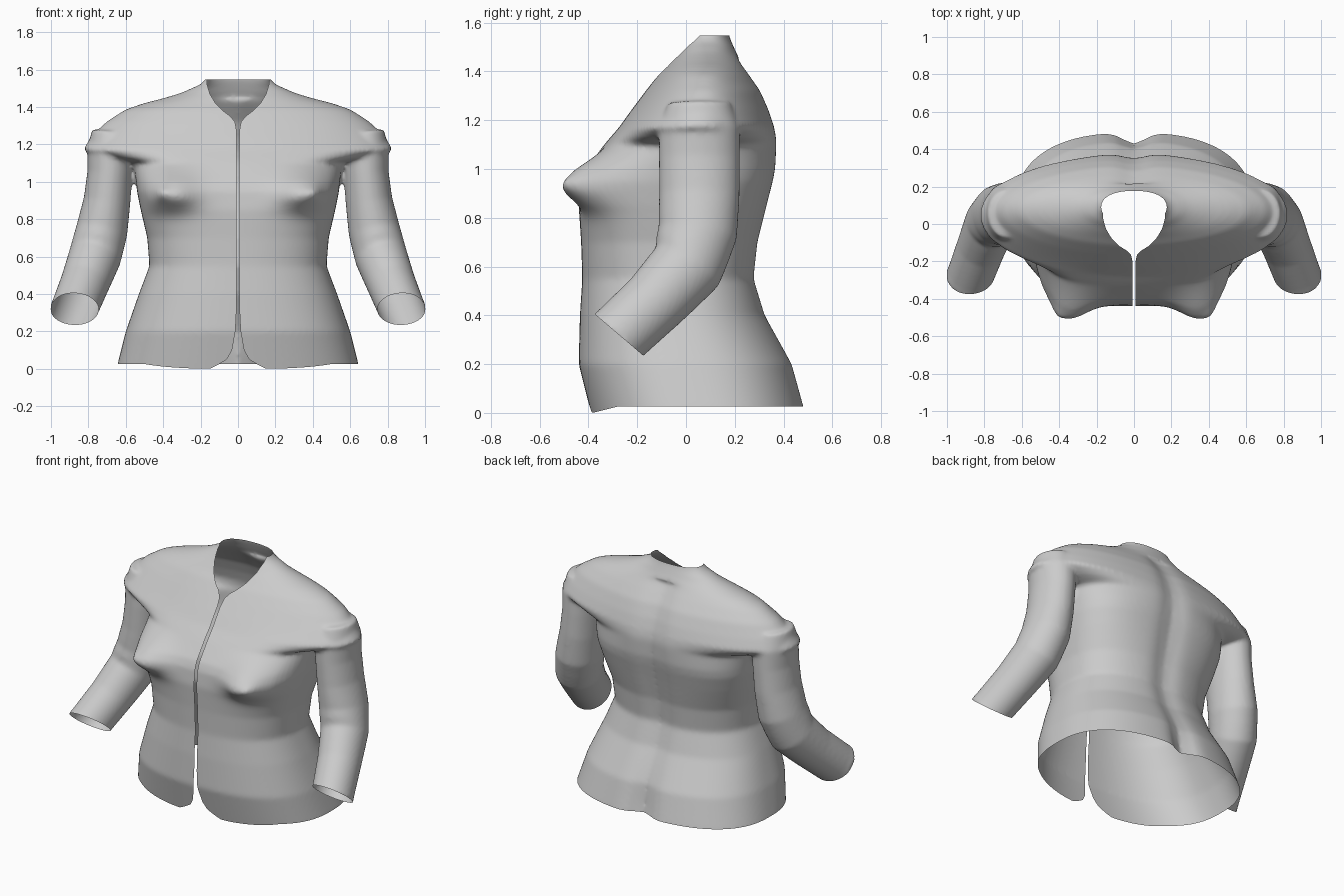
import bpy, bmesh, math
from mathutils import Vector

if "Cube" in bpy.data.objects:
    bpy.data.objects.remove(bpy.data.objects["Cube"])

def lerp_table(rows, t):
    """Linear interpolation of table rows keyed by their first entry."""
    if t <= rows[0][0]:
        return rows[0][1:]
    for a, b in zip(rows, rows[1:]):
        if t <= b[0]:
            k = (t - a[0]) / (b[0] - a[0])
            return [p + (q - p) * k for p, q in zip(a[1:], b[1:])]
    return rows[-1][1:]

def loft(bm, rings):
    vs = [[bm.verts.new(p) for p in r] for r in rings]
    n = len(vs[0])
    for a, b in zip(vs, vs[1:]):
        for i in range(n):
            bm.faces.new((a[i], a[(i + 1) % n], b[(i + 1) % n], b[i]))
    bm.faces.new(vs[0][::-1])
    bm.faces.new(vs[-1])

def gauss(d, s):
    return math.exp(-(d / s) ** 2)

# Torso sections: height, half width, front y, back y, squareness
TORSO = [(-.08, .66, -.37, .50, 2.5), (.02, .645, -.395, .49, 2.5), (.2, .60, -.44, .44, 2.5),
         (.4, .53, -.435, .33, 2.4), (.55, .473, -.425, .285, 2.4), (.7, .485, -.43, .30, 2.5),
         (.85, .52, -.44, .335, 2.8), (.95, .54, -.43, .36, 2.9), (1.0, .545, -.41, .37, 2.8),
         (1.1, .56, -.335, .377, 2.4), (1.13, .70, -.31, .375, 2.2), (1.17, .83, -.275, .367, 2.1),
         (1.24, .785, -.225, .345, 2), (1.32, .705, -.165, .31, 2), (1.385, .605, -.115, .265, 2),
         (1.42, .505, -.08, .24, 2), (1.445, .405, -.06, .225, 2), (1.475, .305, -.035, .207, 2),
         (1.52, .203, -.005, .187, 2.2), (1.55, .17, .005, .175, 2.3), (1.61, .165, .01, .17, 2.3)]

def torso_ring(z, n=128):
    w, yf, yb, e = lerp_table(TORSO, z)
    cy, d = (yf + yb) / 2, (yb - yf) / 2
    ring = []
    for i in range(n):
        a = 2 * math.pi * i / n
        c, s = math.cos(a), math.sin(a)
        x = w * math.copysign(abs(c) ** (2 / e), c)
        y = cy + d * math.copysign(abs(s) ** (2 / e), s)
        if s < 0:    # bust
            k = min(1, -s * 2)
            y -= k * .12 * gauss(abs(x) - .37, .14) * gauss(z - .925, .13 if z > .925 else .075)
            y -= k * .03 * gauss(abs(x) - .41, .035) * gauss(z - .94, .035)
        elif z < 1.45:   # spine groove, deeper at the hem
            y -= (.025 + .035 * gauss(z, .2)) * gauss(x, .08)
        ring.append((x, y, z))
    return ring

# Sleeve centre line with half width and half depth
SLEEVE = [(.67, .055, 1.27, .11, .13), (.68, .055, 1.17, .125, .165), (.685, .055, 1.05, .12, .166),
          (.70, .055, .90, .125, .165), (.728, .048, .74, .138, .162), (.765, .005, .60, .14, .15),
          (.82, -.13, .455, .13, .135), (.875, -.275, .32, .125, .131), (.89, -.31, .288, .125, .131)]

def sleeve_rings(side, n=64):
    rows = [(i,) + r for i, r in enumerate(SLEEVE)]
    rings, steps = [], 48
    at = lambda t: lerp_table(rows, max(0, min(len(rows) - 1, t)))
    for k in range(steps + 1):
        t = k / steps * (len(rows) - 1)
        p = at(t)
        tan = (Vector(at(t + .6)[:3]) - Vector(at(t - .6)[:3])).normalized()
        v = Vector((1, 0, 0)).cross(tan).normalized()
        u = tan.cross(v)
        ring = []
        for i in range(n):
            a = 2 * math.pi * i / n
            q = Vector(p[:3]) + u * math.cos(a) * p[3] + v * math.sin(a) * p[4]
            ring.append((q.x * side, q.y, q.z))
        rings.append(ring)
    return rings

# Solid body and sleeves, fused into one skin
bm = bmesh.new()
loft(bm, [torso_ring(-.08 + 1.69 * i / 130) for i in range(131)])
for side in (1, -1):
    loft(bm, sleeve_rings(side))
bmesh.ops.recalc_face_normals(bm, faces=bm.faces)
mesh = bpy.data.meshes.new("jacket")
bm.to_mesh(mesh)
bm.free()
jacket = bpy.data.objects.new("jacket", mesh)
bpy.context.collection.objects.link(jacket)
bpy.context.view_layer.objects.active = jacket
jacket.select_set(True)
fuse = jacket.modifiers.new("fuse", 'REMESH')
fuse.mode, fuse.voxel_size = 'VOXEL', .012
soften = jacket.modifiers.new("soften", 'SMOOTH')
soften.factor, soften.iterations = .5, 8
for m in ("fuse", "soften"):
    bpy.ops.object.modifier_apply(modifier=m)

# Half width of the front opening by height: rounded hem corners, slit, neckline
OPENING = [(-.1, .2), (0, .15), (.02, .11), (.05, .06), (.1, .032), (.2, .014), (.3, .009), (1.28, .009),
           (1.32, .016), (1.35, .04), (1.38, .08), (1.42, .12), (1.47, .15), (1.52, .165), (1.6, .168)]

def removed(p):
    """Positive where the skin is cut away."""
    x = abs(p.x)
    hem = .025 * (1 - max(0, min(1, (-.28 - p.y) / .1))) + .001 - p.z
    front = min(lerp_table(OPENING, p.z)[0] - x, .06 - p.y)
    cuff = min(-.65 * (p.y + .275) - .76 * (p.z - .32), x - .68)
    return max(hem, p.z - 1.548, front, cuff)

# Cut hem, neck, front slit and cuffs cleanly along their outlines
bm = bmesh.new()
bm.from_mesh(jacket.data)
bmesh.ops.bisect_plane(bm, geom=bm.verts[:] + bm.edges[:] + bm.faces[:],
                       plane_co=(0, 0, 0), plane_no=(1, 0, 0))
bmesh.ops.triangulate(bm, faces=bm.faces)
val = {v: removed(v.co) for v in bm.verts}
new = set()
for e in bm.edges[:]:
    a, b = e.verts
    if (val[a] > 0) != (val[b] > 0):
        lo, hi = 0.0, 1.0
        for _ in range(14):
            mid = (lo + hi) / 2
            if (removed(a.co.lerp(b.co, mid)) > 0) == (val[a] > 0):
                lo = mid
            else:
                hi = mid
        spot = a.co.lerp(b.co, lo)
        v = bmesh.utils.edge_split(e, a, .5)[1]
        v.co = spot
        val[v] = 0
        new.add(v)
for f in bm.faces[:]:
    cut = [v for v in f.verts if v in new]
    if len(cut) == 2:
        bmesh.utils.face_split(f, cut[0], cut[1])
bmesh.ops.delete(bm, geom=[v for v in bm.verts if val[v] > 0], context='VERTS')
bm.to_mesh(jacket.data)
bm.free()
bpy.ops.object.shade_smooth()
